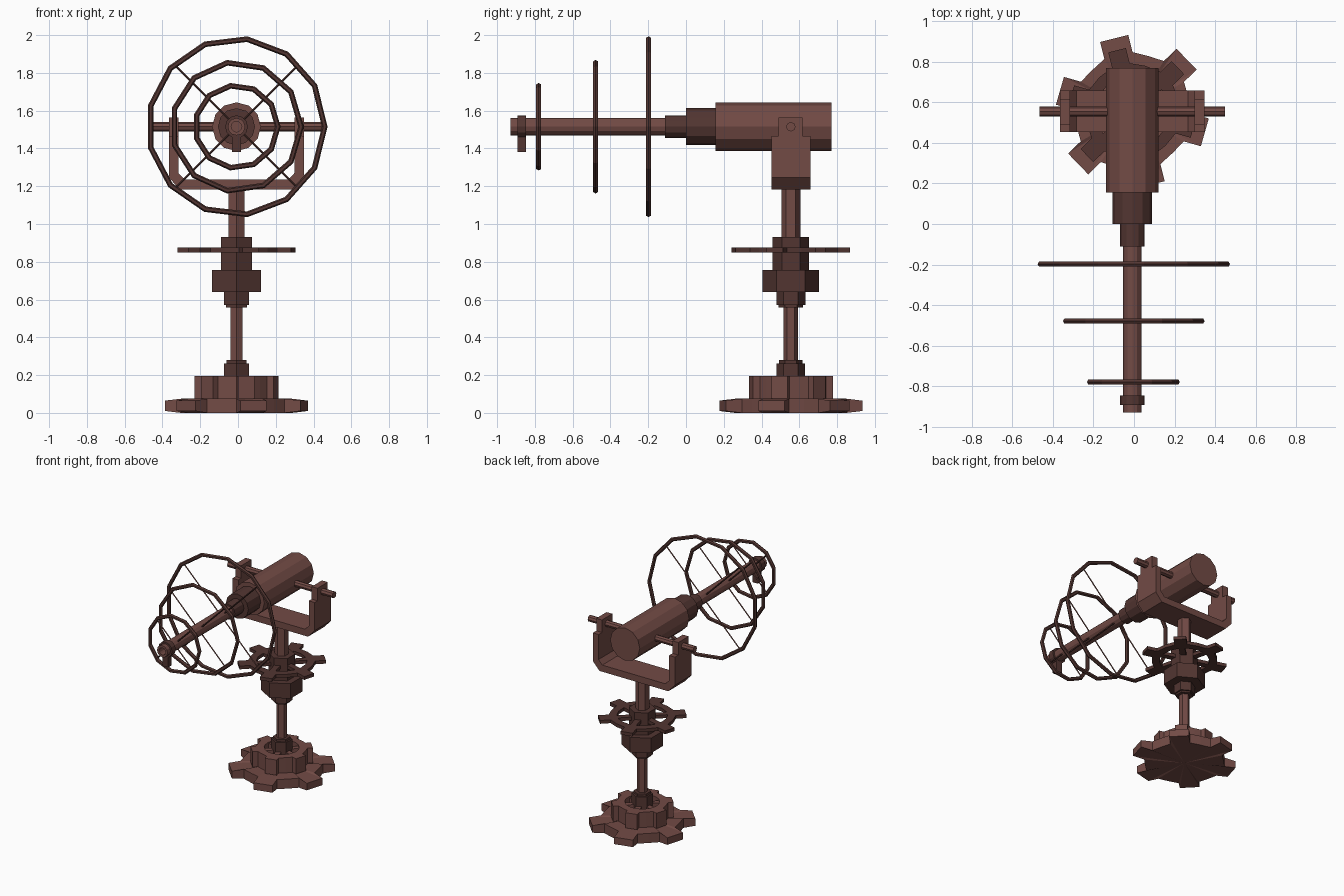
import bpy, bmesh, math
from mathutils import Vector

if "Cube" in bpy.data.objects:
    bpy.data.objects.remove(bpy.data.objects["Cube"])

CX, CY, AZ = -0.008, 0.555, 1.515      # column axis and barrel height
TURN = math.radians(104)               # direction of the gear teeth


def material(name, rgb):
    m = bpy.data.materials.new(name)
    m.diffuse_color = (*rgb, 1)
    m.use_nodes = True
    m.node_tree.nodes["Principled BSDF"].inputs["Base Color"].default_value = m.diffuse_color
    return m


LIGHT = material("rusty_brown", (0.17, 0.07, 0.06))
DARK = material("dark_brown", (0.085, 0.036, 0.031))


def finish(bm, name, mat):
    bmesh.ops.recalc_face_normals(bm, faces=bm.faces)
    me = bpy.data.meshes.new(name)
    bm.to_mesh(me)
    bm.free()
    ob = bpy.data.objects.new(name, me)
    me.materials.append(mat)
    bpy.context.collection.objects.link(ob)
    return ob


def rod(name, a, b, r, sides, mat, spin=0.0):
    """Straight flat-sided cylinder between two points."""
    a, b = Vector(a), Vector(b)
    d = (b - a).normalized()
    u = Vector((0, 1, 0)) if abs(d.y) < 0.9 else Vector((1, 0, 0))
    u = (u - d * u.dot(d)).normalized()
    v = d.cross(u)
    bm = bmesh.new()
    rings = []
    for p in (a, b):
        rings.append([bm.verts.new(p + r * (math.cos(t) * u + math.sin(t) * v))
                      for t in (spin + math.tau * i / sides for i in range(sides))])
    for i in range(sides):
        j = (i + 1) % sides
        bm.faces.new((rings[0][i], rings[0][j], rings[1][j], rings[1][i]))
    bm.faces.new(rings[0])
    bm.faces.new(rings[1])
    return finish(bm, name, mat)


def lathe_y(name, profile, sides, mat):
    """Spin (y, radius) points around the barrel axis; radius 0 closes an end."""
    bm = bmesh.new()
    vs = [bm.verts.new((CX + r, y, AZ)) for y, r in profile]
    es = [bm.edges.new(p) for p in zip(vs, vs[1:])]
    bmesh.ops.spin(bm, geom=vs + es, cent=(CX, 0, AZ), axis=(0, 1, 0),
                   angle=math.tau, steps=sides, use_duplicate=False)
    bmesh.ops.remove_doubles(bm, verts=bm.verts, dist=1e-4)
    return finish(bm, name, mat)


def box(name, x, y, z, mat):
    bm = bmesh.new()
    bmesh.ops.create_cube(bm, size=1)
    for v in bm.verts:
        v.co = [lo + (c + 0.5) * (hi - lo) for c, (lo, hi) in zip(v.co, (x, y, z))]
    return finish(bm, name, mat)


def gear(name, z0, z1, root, tip, width, mat, hole=0.0, inset=0.0):
    """Six-toothed gear, optionally with an open middle."""
    bm = bmesh.new()
    low, high, in_low, in_high = [], [], [], []
    for k in range(6):
        ang = TURN + k * math.tau / 6
        h = width / 2
        pts = [(root, -h, 0), (tip, -h, inset), (tip, h, inset), (root, h, 0),
               (root * math.cos(math.pi / 6), root * 0.5, 0)]
        for px, py, dz in pts:
            x = CX + px * math.cos(ang) - py * math.sin(ang)
            y = CY + px * math.sin(ang) + py * math.cos(ang)
            low.append(bm.verts.new((x, y, z0 + dz)))
            high.append(bm.verts.new((x, y, z1 - dz)))
            if hole:
                d = Vector((x - CX, y - CY)).normalized() * hole
                in_low.append(bm.verts.new((CX + d.x, CY + d.y, z0)))
                in_high.append(bm.verts.new((CX + d.x, CY + d.y, z1)))
    n = len(low)
    for i in range(n):
        j = (i + 1) % n
        bm.faces.new((low[i], low[j], high[j], high[i]))
        if hole:
            bm.faces.new((in_low[i], in_low[j], in_high[j], in_high[i]))
            bm.faces.new((low[i], low[j], in_low[j], in_low[i]))
            bm.faces.new((high[i], high[j], in_high[j], in_high[i]))
    if not hole:
        mid = [bm.verts.new((CX, CY, z)) for z in (z0, z1)]
        for i in range(n):
            bm.faces.new((low[i], low[(i + 1) % n], mid[0]))
            bm.faces.new((high[i], high[(i + 1) % n], mid[1]))
    return finish(bm, name, mat)


def spokes(name, z0, z1, length, width, mat):
    """Three crossing bars that give six spokes."""
    for k in range(3):
        ob = box(f"{name}_{k + 1}", (-length, length), (-width / 2, width / 2), (z0, z1), mat)
        ob.rotation_euler.z = TURN + k * math.tau / 6
        ob.location = (CX, CY, 0)


# Base gears
gear("base_gear", 0.0, 0.075, 0.285, 0.372, 0.143, LIGHT, inset=0.01)
gear("upper_base_gear", 0.075, 0.195, 0.18, 0.218, 0.09, LIGHT, hole=0.125)
spokes("base_spoke", 0.075, 0.185, 0.13, 0.04, LIGHT)

# Hexagonal column sections: name, bottom, top, radius, material
for name, z0, z1, r, mat in (
        ("base_hub", 0.075, 0.262, 0.076, DARK), ("lower_shaft", 0.25, 0.57, 0.038, LIGHT),
        ("lower_collar", 0.57, 0.645, 0.077, DARK), ("large_nut", 0.64, 0.757, 0.15, DARK),
        ("upper_collar", 0.755, 0.932, 0.096, DARK), ("upper_shaft", 0.93, 1.2, 0.05, LIGHT),
        ("base_hub_cap", 0.262, 0.28, 0.062, DARK), ("collar_foot", 0.557, 0.57, 0.064, DARK)):
    rod(name, (CX, CY, z0), (CX, CY, z1), r, 6, mat)

# Hand wheel
gear("hand_wheel", 0.85, 0.876, 0.235, 0.312, 0.09, DARK, hole=0.18)
spokes("wheel_spoke", 0.85, 0.876, 0.2, 0.045, DARK)

# Yoke with chamfered corners
half = [(0.357, 1.467), (0.357, 1.245), (0.30, 1.183)]
inner = [(0.275, 1.235), (0.307, 1.27), (0.307, 1.467)]
outline = (half + [(-x, z) for x, z in reversed(half)]
           + [(-x, z) for x, z in reversed(inner)] + inner)
bm = bmesh.new()
face = bm.faces.new([bm.verts.new((CX + x, 0.453, z)) for x, z in outline])
ext = bmesh.ops.extrude_face_region(bm, geom=[face], use_keep_orig=True)
for v in ext["geom"]:
    if isinstance(v, bmesh.types.BMVert):
        v.co.y = 0.66
finish(bm, "yoke", LIGHT)
for side, s in (("left", -1), ("right", 1)):
    xs = sorted((CX + s * 0.307, CX + s * 0.357))
    box(f"yoke_tip_{side}", xs, (0.489, 0.617), (1.43, 1.565), LIGHT)
rod("pivot_pin", (CX - 0.458, CY, AZ), (CX + 0.458, CY, AZ), 0.025, 8, LIGHT)

# Main body and barrel
lathe_y("body", [(0.77, 0), (0.77, 0.129), (0.155, 0.129), (0.155, 0)], 12, LIGHT)
lathe_y("barrel_base", [(0.16, 0), (0.16, 0.098), (0.0, 0.098), (0.0, 0.06),
                        (-0.112, 0.06), (-0.112, 0)], 12, DARK)
lathe_y("barrel", [(-0.05, 0), (-0.05, 0.046), (-0.93, 0.046), (-0.93, 0.028),
                   (-0.82, 0.028), (-0.82, 0)], 12, LIGHT)
lathe_y("muzzle_collar", [(-0.847, 0.04), (-0.847, 0.06), (-0.893, 0.06), (-0.893, 0.04)], 12, DARK)
box("muzzle_tab", (CX - 0.024, CX + 0.024), (-0.893, -0.847), (1.38, 1.475), DARK)

# Rings around the barrel with diagonal spokes
for name, y, r, sides in (("large", -0.198, 0.467, 13), ("middle", -0.479, 0.342, 11),
                          ("small", -0.78, 0.219, 11)):
    tube = 0.015
    profile = [(r + tube * math.cos(t), y + tube * math.sin(t))
               for t in (math.tau * i / 6 for i in range(7))]
    lathe_y(f"{name}_ring", [(py, pr) for pr, py in profile], sides, DARK)
    for k in range(4):
        a = math.pi / 4 + k * math.pi / 2
        c, s = math.cos(a), math.sin(a)
        rod(f"{name}_ring_spoke_{k + 1}", (CX + 0.03 * c, y, AZ + 0.03 * s),
            (CX + r * 0.98 * c, y, AZ + r * 0.98 * s), 0.006, 4, DARK)
